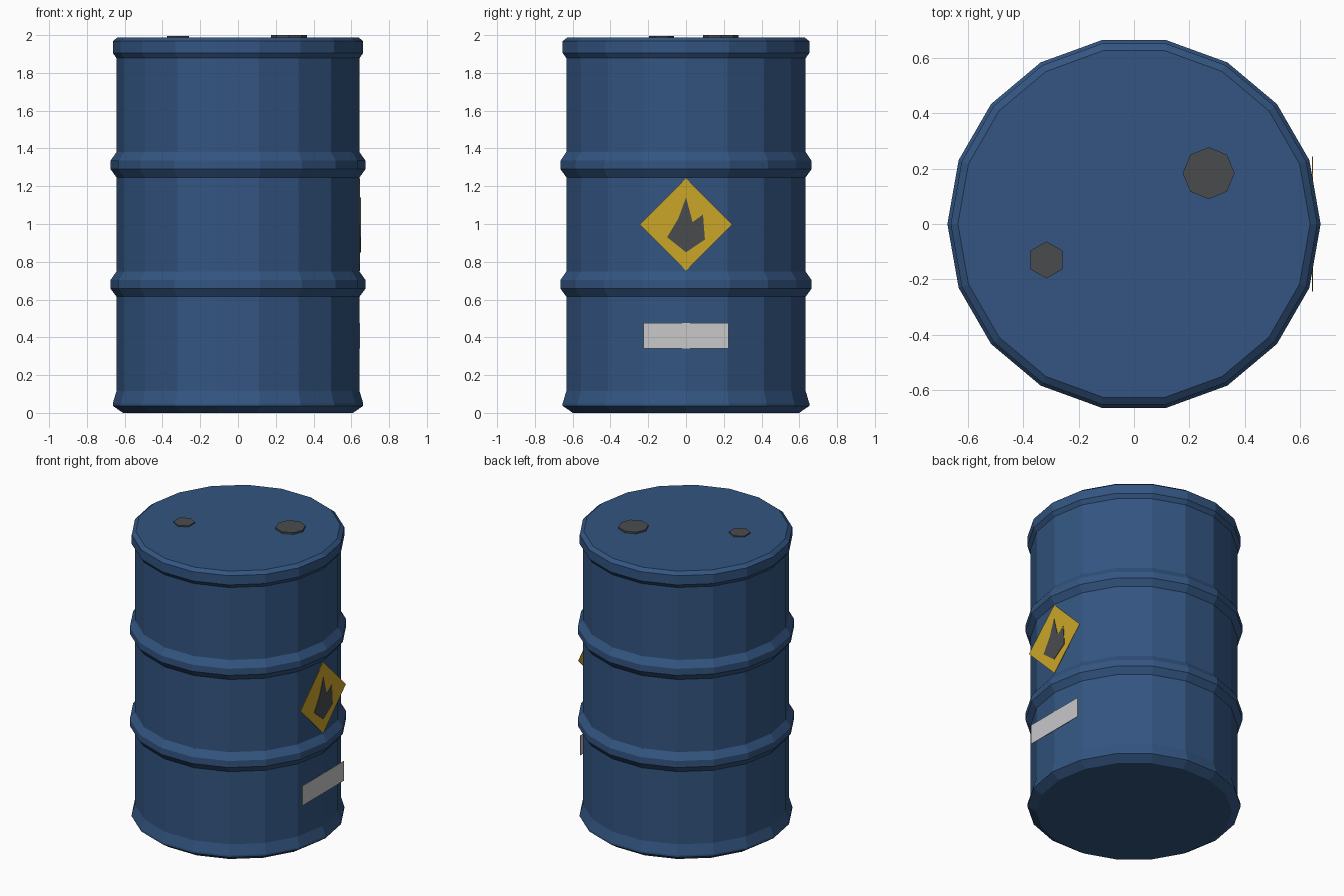
import bpy, bmesh, math

if "Cube" in bpy.data.objects:
    bpy.data.objects.remove(bpy.data.objects["Cube"])

SIDES = 18


def material(name, rgb):
    m = bpy.data.materials.new(name)
    m.diffuse_color = (*rgb, 1.0)
    m.use_nodes = True
    m.node_tree.nodes["Principled BSDF"].inputs["Base Color"].default_value = m.diffuse_color
    return m


BLUE = material("barrel blue", (0.033, 0.091, 0.22))
DARK = material("dark grey", (0.066, 0.071, 0.076))
YELLOW = material("warning yellow", (0.60, 0.38, 0.022))
PALE = material("label pale grey", (0.58, 0.58, 0.59))


def finish(bm, name, mat):
    bmesh.ops.recalc_face_normals(bm, faces=bm.faces)
    mesh = bpy.data.meshes.new(name)
    bm.to_mesh(mesh)
    bm.free()
    mesh.materials.append(mat)
    obj = bpy.data.objects.new(name, mesh)
    bpy.context.collection.objects.link(obj)
    return obj


def lathe(name, profile, sides, mat, centre=(0, 0), turn=0.0):
    """Closed solid of revolution from (radius, z) points."""
    bm = bmesh.new()
    rings = []
    for r, z in profile:
        angles = [turn + 2 * math.pi * i / sides for i in range(sides)]
        rings.append([bm.verts.new((centre[0] + r * math.cos(a),
                                    centre[1] + r * math.sin(a), z)) for a in angles])
    for low, high in zip(rings, rings[1:]):
        for i in range(sides):
            j = (i + 1) % sides
            bm.faces.new((low[i], low[j], high[j], high[i]))
    bm.faces.new(rings[0][::-1])
    bm.faces.new(rings[-1])
    return finish(bm, name, mat)


def plate(name, outline, x, thickness, mat):
    """Thin flat plate facing +x from (y, z) points."""
    bm = bmesh.new()
    back = bm.faces.new([bm.verts.new((x, y, z)) for y, z in outline])
    ext = bmesh.ops.extrude_face_region(bm, geom=[back], use_keep_orig=True)
    verts = [v for v in ext["geom"] if isinstance(v, bmesh.types.BMVert)]
    bmesh.ops.translate(bm, verts=verts, vec=(thickness, 0, 0))
    return finish(bm, name, mat)


# Barrel body: bottom rim, two rolling ribs, top rim
BODY, RIB, RIM = 0.643, 0.675, 0.663
profile = [(0.608, 0.0), (RIM, 0.037), (RIM, 0.05), (BODY, 0.117)]
for base in (0.615, 1.247):
    profile += [(BODY, base), (RIB, base + 0.043), (RIB, base + 0.088), (BODY, base + 0.134)]
profile += [(BODY, 1.878), (RIM, 1.905), (RIM, 1.968), (0.637, 1.988)]
lathe("barrel_body", profile, SIDES, BLUE)

# Bung caps on the lid
lathe("large_bung", [(0.094, 1.975), (0.094, 2.0)], 8, DARK, (0.27, 0.184))
lathe("small_bung", [(0.067, 1.975), (0.067, 1.996)], 6, DARK, (-0.317, -0.13), math.pi / 6)

# Hazard sign with flame, and blank label, on the right side
d, zc = 0.245, 0.997
plate("hazard_sign", [(-d, zc), (0, zc - d), (d, zc), (0, zc + d)], 0.644, 0.003, YELLOW)
plate("flame_mark", [(0, 1.14), (-0.04, 1.03), (-0.10, 0.93), (0, 0.85), (0.10, 0.918),
                     (0.09, 1.05), (0.035, 1.01)], 0.647, 0.003, DARK)
plate("blank_label", [(-0.226, 0.342), (0.226, 0.342), (0.226, 0.477), (-0.226, 0.477)],
      0.644, 0.003, PALE)
